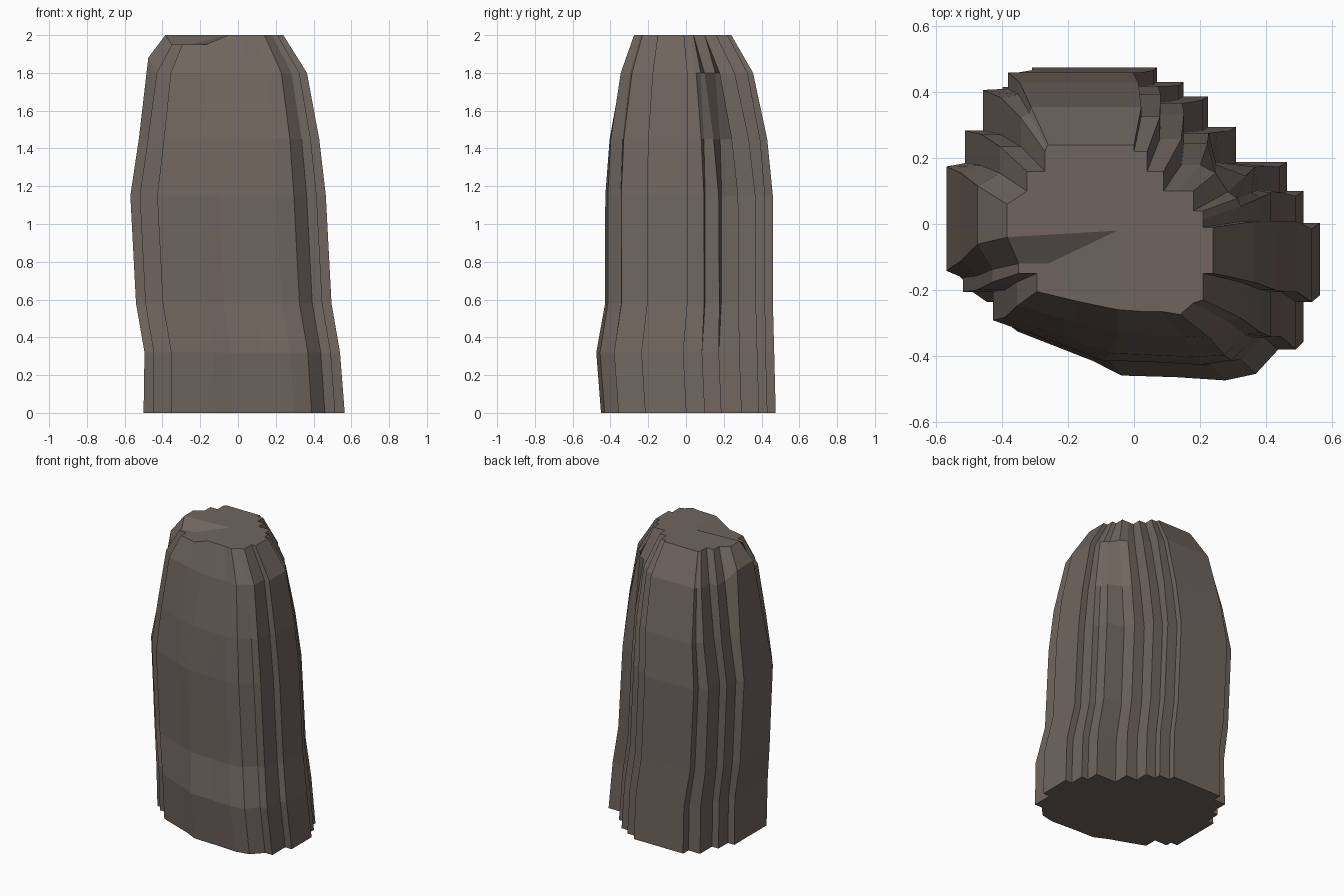
import bpy, bmesh

# Stepped outline, clockwise from the right: (base x, base y, top x, top y)
OUTLINE = [
    (.565, -.01, .24, -.01), (.565, -.235, .24, -.15), (.515, -.235, .21, -.15),
    (.515, -.38, .21, -.23), (.46, -.38, .18, -.24), (.39, -.455, .14, -.275),
    (.295, -.475, .08, -.265), (.14, -.465, .02, -.265), (-.03, -.46, -.05, -.26),
    (-.12, -.415, -.17, -.235), (-.355, -.325, -.295, -.205),
    (-.355, -.235, -.295, -.15), (-.45, -.235, -.35, -.15), (-.45, -.19, -.35, -.12),
    (-.50, -.19, -.385, -.04), (-.50, .175, -.385, .06), (-.45, .175, -.325, .10),
    (-.45, .28, -.325, .16), (-.40, .28, -.27, .16), (-.40, .415, -.27, .22),
    (-.31, .415, -.265, .235), (-.31, .475, -.26, .24), (.07, .475, 0, .24),
    (.07, .43, 0, .22), (.15, .43, .04, .22), (.15, .385, .04, .16),
    (.225, .385, .09, .16), (.225, .29, .09, .10), (.31, .29, .13, .10),
    (.31, .18, .18, .10), (.465, .18, .18, .04), (.465, .09, .21, .04),
    (.515, .09, .21, .015), (.515, -.01, .21, -.01),
]
# Height, left, right, front, back, blend from base shape to top shape
LEVELS = [
    (0, -.50, .565, -.45, .475, 0), (.32, -.495, .54, -.475, .467, 0),
    (.58, -.54, .495, -.43, .46, .1), (1.15, -.57, .465, -.43, .46, .15),
    (1.45, -.525, .43, -.41, .43, .35), (1.8, -.475, .365, -.35, .355, .7),
    (2.0, -.385, .24, -.275, .24, 1),
]


def fit(values):
    lo, hi = min(values), max(values)
    return [(v - lo) / (hi - lo) for v in values]


bx, by, tx, ty = [fit(column) for column in zip(*OUTLINE)]
n = len(OUTLINE)
bm = bmesh.new()

# Stack the rings
rings = []
for z, left, right, front, back, t in LEVELS:
    ring = []
    for i in range(n):
        u = bx[i] + (tx[i] - bx[i]) * t
        v = by[i] + (ty[i] - by[i]) * t
        h = z
        if z == 1.8 and u < .03:
            h = 1.88                      # high left shoulder
        if z == 2 and 9 <= i <= 13:
            h = 1.95                      # chipped front left of the top
        ring.append(bm.verts.new((left + (right - left) * u,
                                  front + (back - front) * v, h)))
    rings.append(ring)

# Stepped sides
for low, high in zip(rings, rings[1:]):
    for i in range(n):
        j = (i + 1) % n
        bm.faces.new((low[i], low[j], high[j], high[i]))

# Flat base, flat top and the chipped ledge on the top
bm.faces.new(rings[0])
top = rings[-1]
peak = bm.verts.new((-.05, -.02, 2))
foot = bm.verts.new((-.26, -.12, 1.95))
bm.faces.new(top[14:] + top[:9] + [peak])
bm.faces.new((peak, foot, top[13], top[14]))
bm.faces.new([foot] + top[9:14])
bm.faces.new((peak, top[8], top[9], foot))

bmesh.ops.recalc_face_normals(bm, faces=bm.faces)
bmesh.ops.triangulate(bm, faces=[f for f in bm.faces if len(f.verts) > 4])

mesh = bpy.data.meshes.new("rock_pillar")
bm.to_mesh(mesh)
bm.free()
stone = bpy.data.materials.new("brown grey stone")
stone.diffuse_color = (.16, .13, .112, 1)
mesh.materials.append(stone)
bpy.context.collection.objects.link(bpy.data.objects.new("rock_pillar", mesh))
